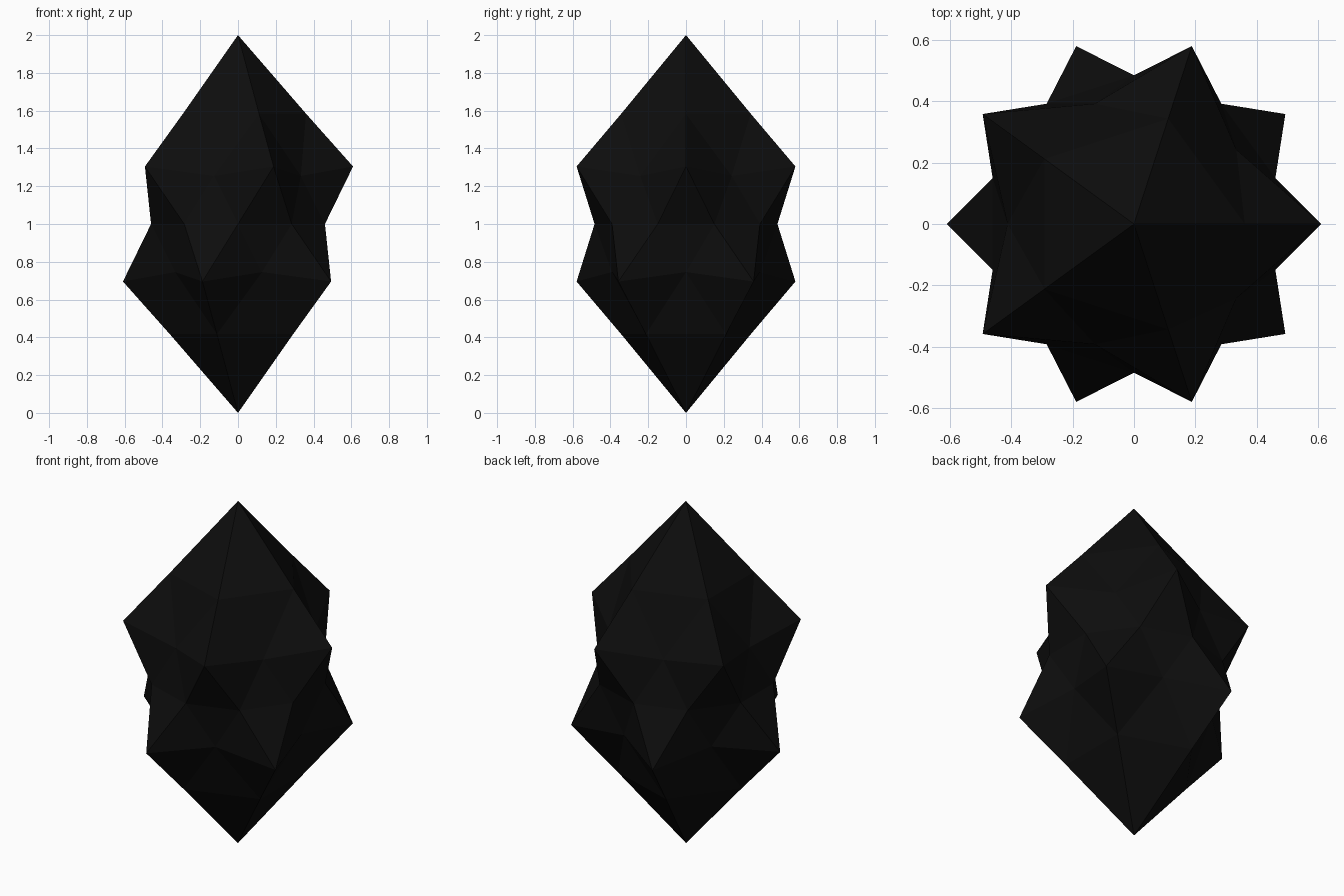
import bpy

if "Cube" in bpy.data.objects:
    bpy.data.objects.remove(bpy.data.objects["Cube"])

# Faceted crystal: a 42-point ico sphere whose points are pushed to a few set radii
bpy.ops.mesh.primitive_ico_sphere_add(subdivisions=2, radius=1.0, location=(0, 0, 0))
crystal = bpy.context.object
crystal.name = "crystal"


def reach(h):
    """Distance from the centre for a point at unit-sphere height h."""
    if h > 0.95:
        return 1.0       # top and bottom tips
    if h > 0.7:
        return 0.686     # halfway along the tip ridges
    if 0.4 < h < 0.49:
        return 0.681     # outer rings of spikes
    return 0.484         # dents between the spikes


for v in crystal.data.vertices:
    v.co = v.co.normalized() * reach(abs(v.co.normalized().z))
    v.co.z += 1.0
for p in crystal.data.polygons:
    p.use_smooth = False

# Near-black stone
stone = bpy.data.materials.new("black_stone")
stone.diffuse_color = (0.004, 0.004, 0.004, 1)
stone.use_nodes = True
stone.node_tree.nodes["Principled BSDF"].inputs["Base Color"].default_value = stone.diffuse_color
crystal.data.materials.append(stone)
